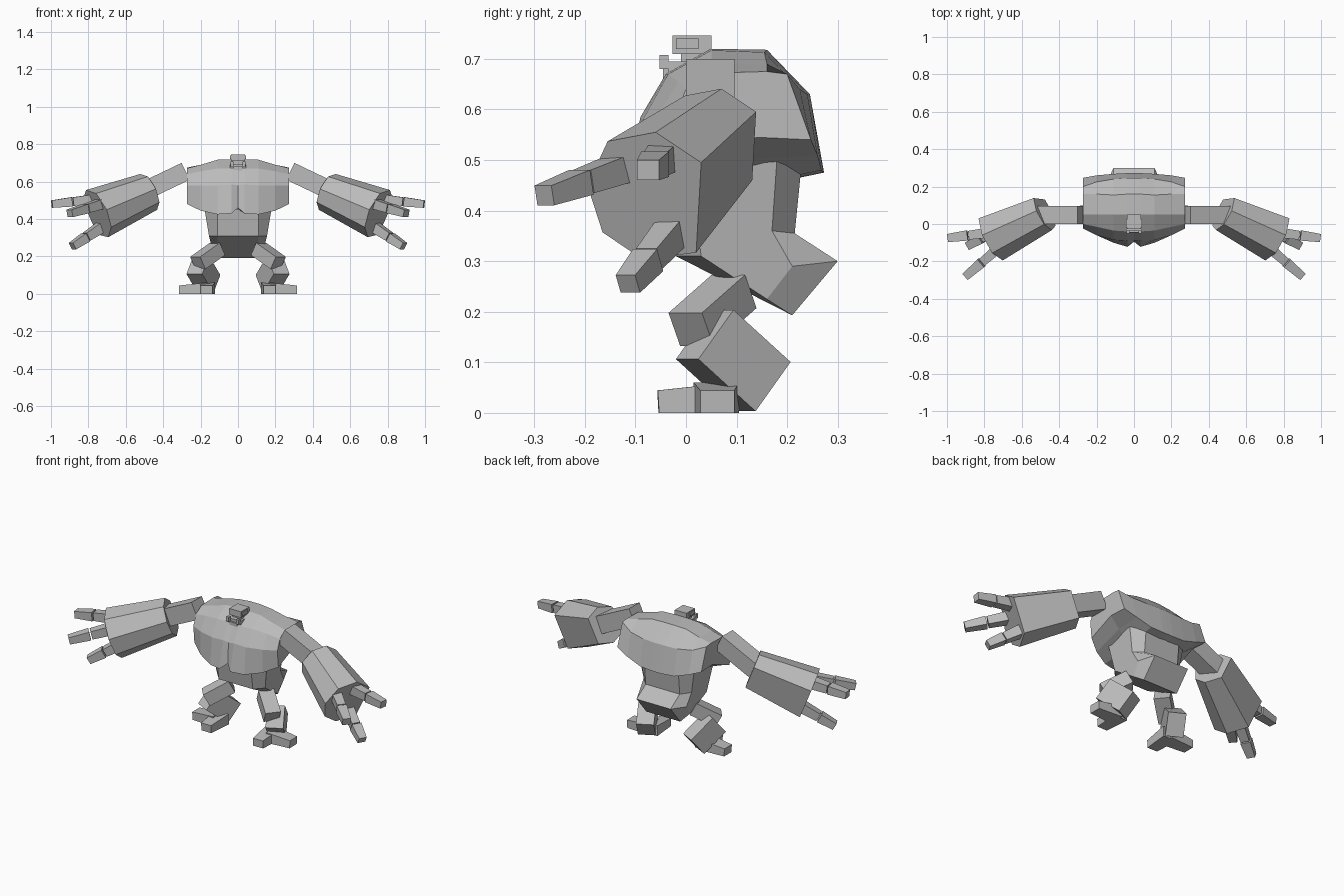
import bpy, bmesh
from mathutils import Vector

cube = bpy.data.objects.get("Cube")
if cube:
    bpy.data.objects.remove(cube, do_unlink=True)

grey = bpy.data.materials.new("stone_grey")
grey.use_nodes = True
grey.diffuse_color = (0.5, 0.5, 0.5, 1)
grey.node_tree.nodes["Principled BSDF"].inputs["Base Color"].default_value = (0.5, 0.5, 0.5, 1)


def loft(name, rings):
    """Skin matching rings of points and cap both ends."""
    bm = bmesh.new()
    rows = [[bm.verts.new(p) for p in ring] for ring in rings]
    for a, b in zip(rows, rows[1:]):
        for i in range(len(a)):
            j = (i + 1) % len(a)
            bm.faces.new((a[i], a[j], b[j], b[i]))
    bm.faces.new(rows[0])
    bm.faces.new(rows[-1])
    bmesh.ops.recalc_face_normals(bm, faces=bm.faces)
    mesh = bpy.data.meshes.new(name)
    bm.to_mesh(mesh)
    bm.free()
    mesh.materials.append(grey)
    obj = bpy.data.objects.new(name, mesh)
    bpy.context.collection.objects.link(obj)
    return obj


def flip(points, side):
    return [(side * x, y, z) for x, y, z in points]


def mirrored(rings):
    """Complete a half body whose first ring lies on the centre plane."""
    return [flip(r, -1) for r in reversed(rings[1:])] + rings


def beam_rings(start, end, size, taper=1.0, up=(0, 0, 1)):
    """Two rectangles joining start to end; size is (across, upward)."""
    p, q = Vector(start), Vector(end)
    d = (q - p).normalized()
    across = d.cross(Vector(up)).normalized()
    top = across.cross(d)
    rings = []
    for c, s in ((p, 1), (q, taper)):
        u, v = across * size[0] * s / 2, top * size[1] * s / 2
        rings.append([tuple(c + a * u + b * v) for a, b in ((-1, -1), (1, -1), (1, 1), (-1, 1))])
    return rings


def limb(name, rings):
    for label, side in (("left", 1), ("right", -1)):
        loft(f"{label}_{name}", [flip(r, side) for r in rings])


def box(name, x, y, z):
    loft(name, [[(s, y[0], z[0]), (s, y[1], z[0]), (s, y[1], z[1]), (s, y[0], z[1])] for s in x])


# Chest: cross-sections from the centre groove out to the shoulder
sections = [
    (0, [(-.095, .46), (-.088, .58), (-.04, .67), (.05, .72), (.16, .718), (.245, .63), (.273, .475), (.1, .45)]),
    (.035, [(-.122, .43), (-.09, .585), (-.04, .67), (.05, .72), (.16, .718), (.245, .63), (.272, .476), (.1, .44)]),
    (.11, [(-.1, .425), (-.085, .58), (-.035, .67), (.05, .717), (.155, .713), (.24, .63), (.268, .48), (.1, .445)]),
    (.2, [(-.06, .445), (-.06, .58), (-.015, .655), (.05, .69), (.16, .69), (.225, .64), (.26, .51), (.12, .5)]),
    (.272, [(-.015, .48), (-.025, .58), (0, .64), (.05, .672), (.16, .675), (.2, .67), (.247, .54), (.14, .545)]),
]
loft("chest", mirrored([[(x, y, z) for y, z in pts] for x, pts in sections]))

# Waist with the hip block pushed out at the back
core = [(-.04, .45), (-.02, .31), (.21, .193), (.3, .3), (.215, .355), (.23, .505), (0, .52)]
side_ring = [(.18, .01, .46), (.155, .03, .31), (.135, .16, .225), (.15, .21, .29),
             (.155, .17, .36), (.18, .18, .505), (.18, .03, .52)]
loft("waist", mirrored([[(x, y, z) for y, z in core] for x in (0, .11)] + [side_ring]))

# Head
box("skull", (-.03, .03), (-.01, .045), (.64, .735))
box("crown", (-.038, .038), (-.027, .05), (.71, .746))
box("jaw", (-.042, .042), (-.035, .02), (.64, .695))
box("chin", (-.025, .025), (-.045, -.03), (.64, .68))
for label, s in (("left", 1), ("right", -1)):
    box(f"{label}_tusk", (s * .024, s * .04), (-.052, -.035), (.68, .708))
    box(f"{label}_temple", (s * .034, s * .043), (-.02, .025), (.72, .74))

# Arms: plain upper arm, broad faceted forearm
limb("upper_arm", beam_rings((.28, .048, .655), (.5, .048, .55), (.096, .1)))
wrist, elbow = Vector((.75, -.08, .43)), Vector((.475, .055, .546))
rim = [(-.155, .537), (-.06, .555), (.03, .495), (.02, .317), (-.085, .303), (-.165, .357), (-.195, .45)]
axis = elbow - wrist
hand_ring = []
for y, z in rim:
    dy, dz = y - wrist.y, z - wrist.z
    hand_ring.append(Vector((wrist.x - (axis.y * dy + axis.z * dz) / axis.x, y, z)))
elbow_ring = [elbow + (p - wrist) * .76 for p in hand_ring]
limb("forearm", [[tuple(p) for p in elbow_ring], [tuple(p) for p in hand_ring]])

# Fingers: two tapered joints each
fingers = {
    "outer_finger": ((.77, -.045, .505), (.995, -.075, .48)),
    "front_finger": ((.72, -.125, .485), (.9, -.28, .43)),
    "thumb": ((.735, -.03, .355), (.885, -.115, .255)),
}
for name, (a, b) in fingers.items():
    a, b = Vector(a), Vector(b)
    limb(name + "_base", beam_rings(a, a.lerp(b, .5), (.055, .055), .85))
    limb(name + "_tip", beam_rings(a.lerp(b, .53), b, (.055, .05), .8))

# Legs and splayed toes
limb("thigh", beam_rings((.11, .095, .24), (.215, .01, .165), (.085, .075)))
limb("shin", beam_rings((.215, .037, .155), (.155, .15, .052), (.095, .125)))
limb("front_toe", beam_rings((.165, .09, .03), (.168, -.055, .022), (.085, .06), .75))
limb("outer_toe", beam_rings((.17, .06, .03), (.315, .062, .022), (.09, .06), .75))
